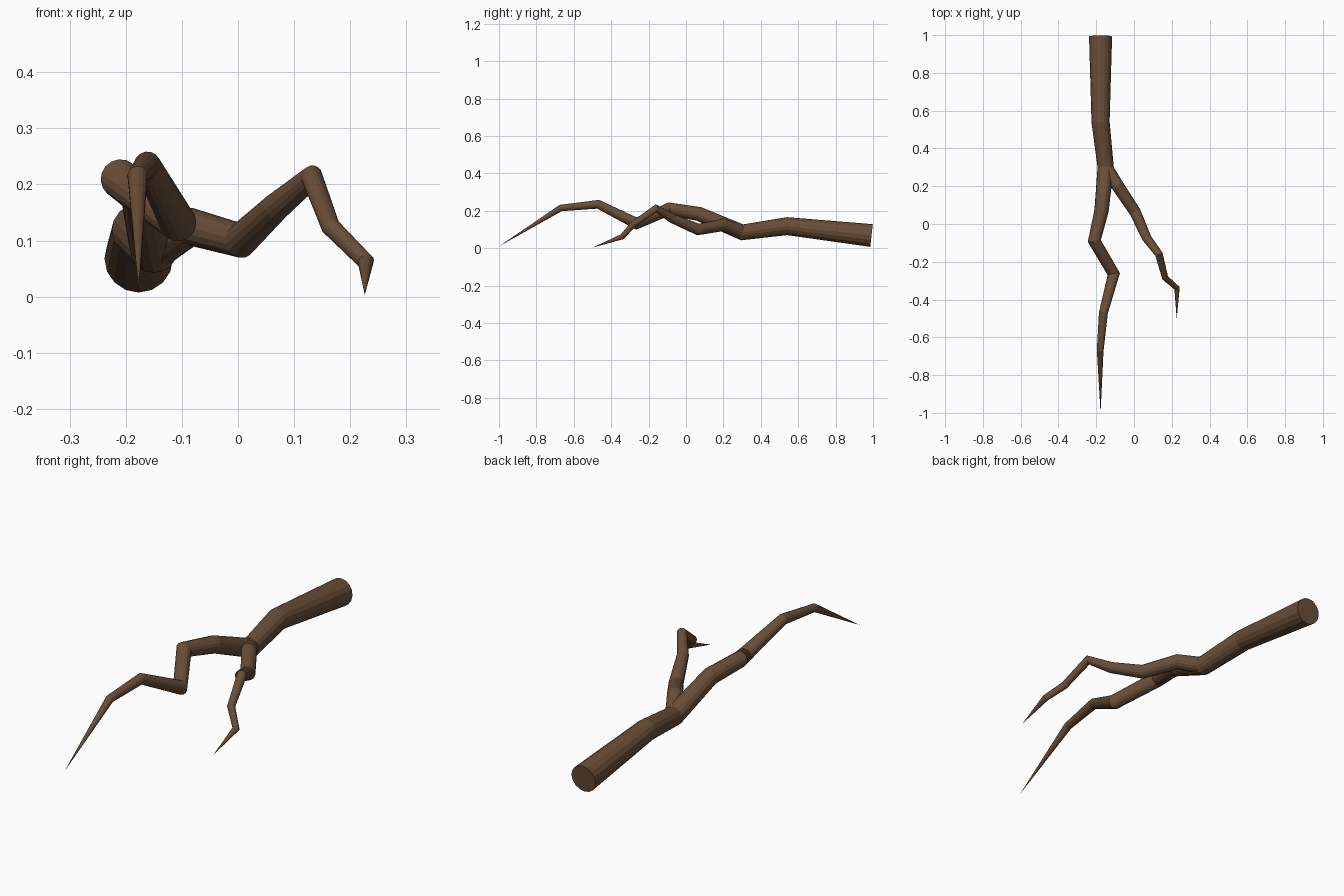
import bpy, bmesh, math
from mathutils import Vector

if "Cube" in bpy.data.objects:
    bpy.data.objects.remove(bpy.data.objects["Cube"])

bark = bpy.data.materials.new("brown bark")
bark.diffuse_color = (0.14, 0.075, 0.038, 1)
bark.use_nodes = True
bark.node_tree.nodes["Principled BSDF"].inputs["Base Color"].default_value = bark.diffuse_color
SIDES = 16


def limb(name, nodes):
    """Tapered tube through (x, y, z, radius) nodes; zero radius makes a tip."""
    pts = [Vector(n[:3]) for n in nodes]
    bm = bmesh.new()
    rings = []
    side = Vector((1, 0, 0))
    for i, (p, n) in enumerate(zip(pts, nodes)):
        a = (p - pts[i - 1]).normalized() if i else Vector()
        b = (pts[i + 1] - p).normalized() if i < len(pts) - 1 else Vector()
        t = (a + b).normalized()
        # carry the ring orientation along so the tube does not twist
        side = (side - t * side.dot(t)).normalized()
        up = t.cross(side)
        if n[3] == 0:
            rings.append([bm.verts.new(p)])
            continue
        rings.append([bm.verts.new(p + n[3] * (side * math.cos(k * math.tau / SIDES)
                                               + up * math.sin(k * math.tau / SIDES)))
                      for k in range(SIDES)])
    bm.faces.new(rings[0])
    for r, s in zip(rings, rings[1:]):
        for k in range(SIDES):
            j = (k + 1) % SIDES
            if len(s) == 1:
                bm.faces.new((r[k], r[j], s[0]))
            else:
                bm.faces.new((r[k], r[j], s[j], s[k]))
    bmesh.ops.recalc_face_normals(bm, faces=bm.faces)
    me = bpy.data.meshes.new(name)
    bm.to_mesh(me)
    bm.free()
    me.materials.append(bark)
    ob = bpy.data.objects.new(name, me)
    bpy.context.collection.objects.link(ob)


# main branch, from the cut end to the long front tip
limb("main_branch", [
    (-0.177, 0.992, 0.068, 0.061), (-0.177, 0.54, 0.118, 0.048),
    (-0.150, 0.30, 0.085, 0.043), (-0.172, 0.07, 0.183, 0.038),
    (-0.210, -0.09, 0.210, 0.035), (-0.107, -0.265, 0.132, 0.033),
    (-0.162, -0.47, 0.235, 0.024), (-0.179, -0.67, 0.215, 0.018),
    (-0.177, -1.0, 0.010, 0)])

# side branch, forking to the right
limb("side_branch", [
    (-0.150, 0.30, 0.085, 0.038), (-0.085, 0.20, 0.125, 0.034),
    (0.005, 0.065, 0.100, 0.031), (0.068, -0.075, 0.160, 0.025),
    (0.132, -0.16, 0.213, 0.021), (0.165, -0.285, 0.125, 0.017),
    (0.228, -0.34, 0.062, 0.015), (0.226, -0.50, 0.003, 0)])
